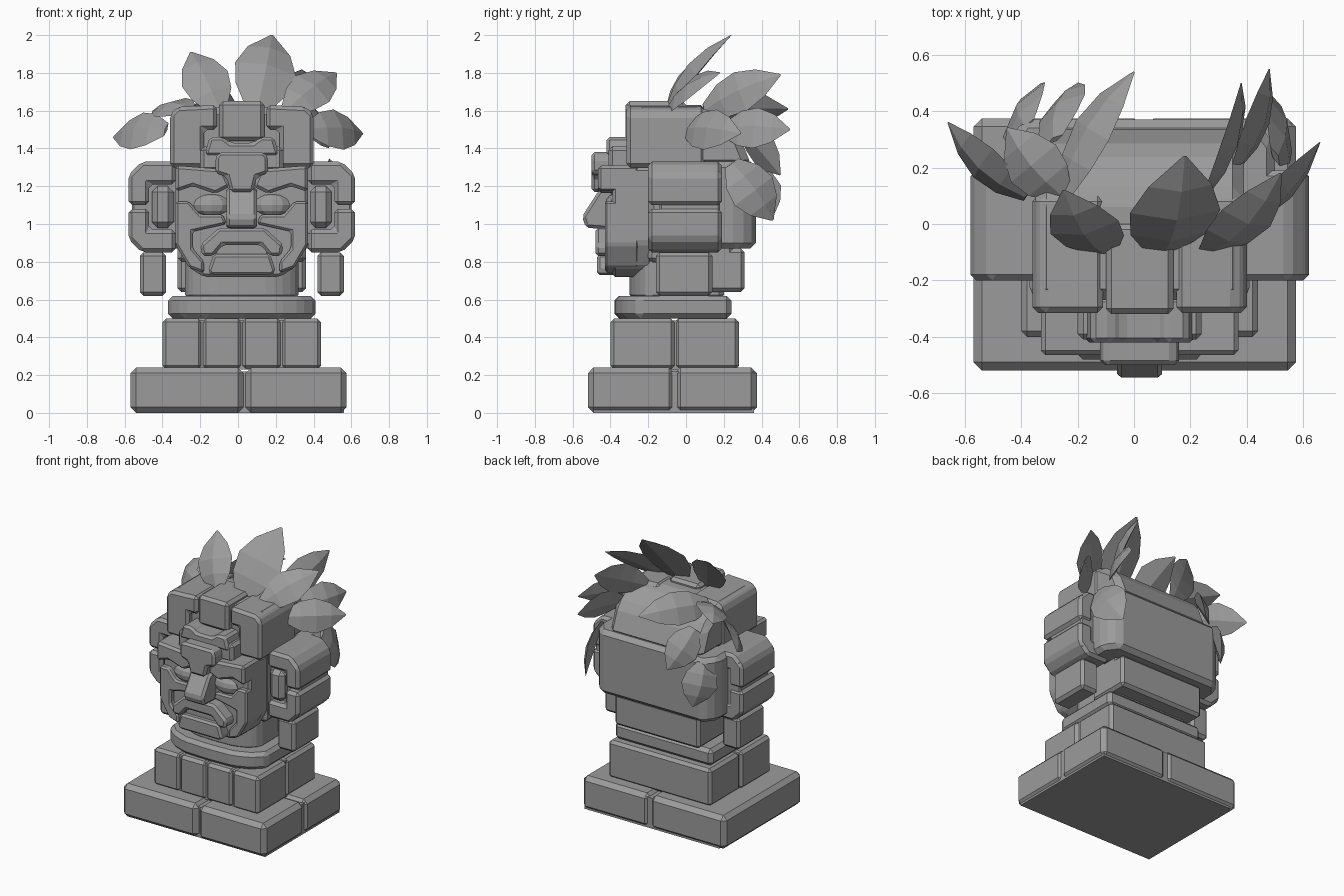
import bpy, bmesh
from mathutils import Vector, Matrix

default_cube = bpy.data.objects.get("Cube")
if default_cube:
    bpy.data.objects.remove(default_cube, do_unlink=True)

centre_x = .02
ear_z = 1.09
head_middle = Vector((0, .1, 1.2))
grey = (.33, .33, .33, 1)

stone = bpy.data.materials.new("grey_stone")
stone.use_nodes = True
stone.diffuse_color = grey
stone.node_tree.nodes["Principled BSDF"].inputs["Base Color"].default_value = grey


def finish(name, bm, bevel=0):
    bmesh.ops.recalc_face_normals(bm, faces=bm.faces)
    if bevel:
        bmesh.ops.bevel(bm, geom=bm.edges[:], offset=bevel, segments=1,
                        affect='EDGES', clamp_overlap=True)
        bmesh.ops.recalc_face_normals(bm, faces=bm.faces)
    mesh = bpy.data.meshes.new(name)
    bm.to_mesh(mesh)
    bm.free()
    mesh.materials.append(stone)
    bpy.context.collection.objects.link(bpy.data.objects.new(name, mesh))


def skin(bm, rings):
    """Join rings of vertices into a closed tube."""
    for ring, following in zip(rings, rings[1:]):
        for i in range(len(ring)):
            bm.faces.new((ring[i - 1], ring[i], following[i], following[i - 1]))
    bm.faces.new(rings[0])
    bm.faces.new(rings[-1])


def prism(name, outline, axis, low, high, bevel=.016, side=1):
    """Extrude an outline along one axis, with chamfered edges."""
    bm = bmesh.new()
    rings = []
    for depth in (low, high):
        ring = []
        for a, b in outline:
            place = {'x': (depth, a, b), 'y': (a, depth, b), 'z': (a, b, depth)}[axis]
            ring.append(bm.verts.new((place[0] * side + centre_x, place[1], place[2])))
        rings.append(ring)
    skin(bm, rings)
    finish(name, bm, bevel)


def block(name, inner, outer, front, back, low, high, bevel=.02, side=1):
    corners = [(inner, front), (outer, front), (outer, back), (inner, back)]
    prism(name, corners, 'z', low, high, bevel, side)


def centred(name, half_width, front, back, low, high, bevel=.02):
    block(name, -half_width, half_width, front, back, low, high, bevel)


def sym(half):
    """Close a half outline with its mirror image."""
    return half + [(-x, other) for x, other in reversed(half) if x]


def eye(name, middle, radii):
    bm = bmesh.new()
    bmesh.ops.create_uvsphere(bm, u_segments=10, v_segments=6, radius=1)
    bmesh.ops.transform(bm, matrix=Matrix.Translation(middle) @ Matrix.Diagonal((*radii, 1)),
                        verts=bm.verts)
    finish(name, bm)


def leaf(name, base, tip, width=.23, lift=.4):
    """Pointed blade with a midrib, bowed away from the head; lift turns it skyward."""
    base, tip = Vector(base), Vector(tip)
    along = tip - base
    facing = (base + tip) / 2 - head_middle
    facing.z *= lift
    across = along.cross(facing).normalized()
    outward = across.cross(along).normalized()
    bm = bmesh.new()
    rings = []
    for step, fullness in enumerate((.35, .85, 1, .7, .04)):
        t = step / 4
        spine = base + along * t + outward * along.length * t * (1 - t) / 4
        half = width * fullness / 2
        rings.append([bm.verts.new(spine + shift * half) for shift in
                      (-across, outward / 4, across, -outward / 5)])
    skin(bm, rings)
    finish(name, bm)


# Plinth: a base slab scored by shallow seams, with a row of blocks on top
block("base_slab_right", -.59, .01, -.52, .375, 0, .24, .03)
block("base_slab_left_front", .02, .555, -.52, -.06, 0, .24, .03)
block("base_slab_left_back", .02, .555, -.06, .375, 0, .24, .03)
centred("base_core", .54, -.49, .36, 0, .22, 0)
plinth_width = .21
for i in range(-2, 2):
    left_edge = i * plinth_width
    block(f"plinth_front_block_{i + 3}", left_edge, left_edge + plinth_width,
          -.4, -.06, .23, .5)
centred("plinth_back_block", .41, -.06, .28, .23, .5)
centred("plinth_core", .4, -.385, .26, .23, .49, 0)

# Collar and neck, curved at the front
for name, width, front, back, low, high in (("collar", .39, -.38, .24, .5, .62),
                                            ("neck", .3, -.3, .2, .6, .82)):
    curve = [(width * across, front + width * across ** 4 / 3) for across in (0, .5, .8, 1)]
    prism(name, sym(curve + [(width, back)]), 'z', low, high, .025)
centred("nape_block", .34, 0, .31, .64, .87)

# Head
prism("face_core", sym([(.35, 1.3), (.35, .9), (.28, .77), (.2, .72)]), 'y', -.39, -.18)
centred("head_core", .34, -.2, .25, .8, 1.35)
prism("crown", [(-.27, 1.3), (-.27, 1.62), (.1, 1.62), (.27, 1.5), (.35, 1.3)],
      'x', -.37, .37, .04)
prism("back_hair", sym([(.4, .1), (.48, .1), (.48, .28), (.41, .37)]), 'z', .87, 1.33, .03)

# Headdress front
centred("crown_centre_block", .12, -.32, 0, 1.44, 1.65)
centred("diadem_back", .22, -.41, -.25, 1.28, 1.41)
prism("diadem_crest", sym([(0, 1.43), (.06, 1.43), (.1, 1.46), (.17, 1.46), (.2, 1.36)]),
      'y', -.42, -.26)
prism("diadem_pendant", sym([(.12, 1.38), (.14, 1.35), (.14, 1.27), (.08, 1.25), (.06, 1.17)]),
      'y', -.5, -.36)

# Nose and mouth
prism("nose", [(-.38, 1.2), (-.46, 1.18), (-.55, 1.04), (-.53, .98), (-.38, .97)],
      'x', -.08, .08)
prism("upper_lip", sym([(0, .98), (.12, .98), (.22, .89), (.21, .83), (.15, .83), (.1, .89)]),
      'y', -.48, -.36)
centred("mouth", .14, -.43, -.35, .8, .9, .01)
prism("lower_lip", sym([(.15, .84), (.18, .75), (.16, .73)]), 'y', -.47, -.3)

for tag, side in (("left", 1), ("right", -1)):
    # Paired parts of the face
    prism("crown_column_" + tag, [(.2, 1.3), (.2, 1.5), (.13, 1.5), (.13, 1.63), (.34, 1.62),
                                  (.38, 1.58), (.38, 1.3)], 'y', -.315, .1, .02, side)
    prism("brow_" + tag, [(.35, 1.31), (.1, 1.29), (.06, 1.2), (.14, 1.16), (.26, 1.2),
                          (.35, 1.17)], 'y', -.465, -.25, side=side)
    eye("eye_" + tag, (side * .16 + centre_x, -.38, 1.1), (.1, .05, .06))
    prism("cheek_" + tag, [(.35, 1.12), (.35, .89), (.28, .77), (.2, .74), (.2, .8), (.26, .87),
                           (.26, .96), (.08, 1), (.1, 1.05), (.22, 1.05), (.28, 1.12)],
          'y', -.43, -.25, .012, side)
    # Ear ornament: a frame in two halves around a plug, and a pendant
    for half, flip in (("top", 1), ("bottom", -1)):
        frame = [(.35, .24), (.53, .24), (.6, .17), (.6, .01), (.49, .01), (.49, .12), (.35, .12)]
        prism(f"ear_frame_{half}_{tag}", [(x, ear_z + rise * flip) for x, rise in frame],
              'y', -.2, .19, .02, side)
    block("ear_backing_" + tag, .33, .58, -.14, .18, ear_z - .2, ear_z + .2, .01, side)
    block("ear_plug_" + tag, .36, .475, -.2, 0, ear_z - .11, ear_z + .11, .03, side)
    block("ear_pendant_" + tag, .4, .54, -.16, .14, .62, .85, side=side)

# Feather leaves around the crown, from base to tip
leaf("leaf_centre", (.1, -.1, 1.6), (.18, .24, 2), .33, lift=1)
leaf("leaf_front_right", (-.1, -.1, 1.6), (-.25, .12, 1.91), .26, lift=1)
leaf("leaf_front_left", (.26, -.1, 1.6), (.52, .18, 1.8), lift=1)
leaf("leaf_side_left", (.37, 0, 1.5), (.66, .29, 1.48))
leaf("leaf_upper_back_left", (.25, .1, 1.6), (.38, .5, 1.79))
leaf("leaf_back_left", (.36, .2, 1.5), (.48, .55, 1.5))
leaf("leaf_low_left", (.5, .24, 1.32), (.48, .46, 1.02), .27)
leaf("leaf_side_right", (-.38, .1, 1.5), (-.66, .36, 1.46))
leaf("leaf_upper_right", (-.25, .1, 1.6), (-.45, .34, 1.6), lift=1)
leaf("leaf_back_right", (-.25, .1, 1.6), (0, .54, 1.61))
leaf("leaf_low_back_right", (-.28, .3, 1.5), (-.2, .5, 1.26))
leaf("leaf_lowest_back_right", (-.38, .34, 1.3), (-.37, .45, 1.02), .26)
